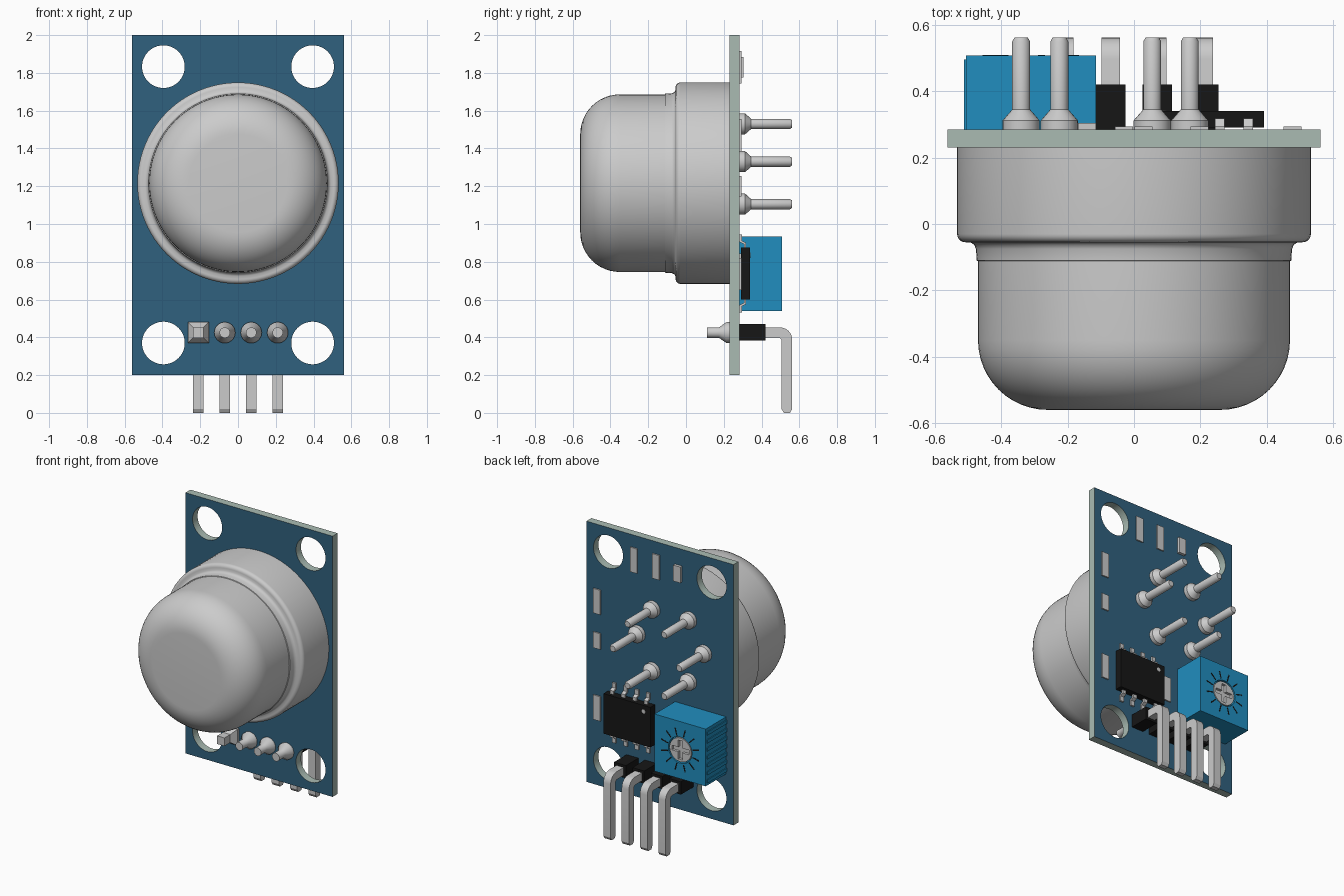
import bpy, bmesh
from math import pi, sin, cos, sqrt, radians
from mathutils import Vector

if "Cube" in bpy.data.objects:
    bpy.data.objects.remove(bpy.data.objects["Cube"])


def mat(name, rgb):
    m = bpy.data.materials.new(name)
    m.diffuse_color = (*rgb, 1)
    m.use_nodes = True
    m.node_tree.nodes["Principled BSDF"].inputs["Base Color"].default_value = m.diffuse_color
    return m


BLUE = mat("board_blue", (0.03, 0.12, 0.21))
EDGE = mat("board_edge", (0.40, 0.50, 0.45))
CYAN = mat("trimmer_blue", (0.015, 0.27, 0.52))
BLACK = mat("black_plastic", (0.008, 0.008, 0.008))


def finish(name, bm, material=None, smooth=None):
    bmesh.ops.remove_doubles(bm, verts=bm.verts, dist=1e-5)
    bmesh.ops.recalc_face_normals(bm, faces=bm.faces)
    me = bpy.data.meshes.new(name)
    bm.to_mesh(me)
    bm.free()
    ob = bpy.data.objects.new(name, me)
    bpy.context.collection.objects.link(ob)
    if material:
        me.materials.append(material)
    if smooth:
        bpy.ops.object.select_all(action='DESELECT')
        ob.select_set(True)
        bpy.context.view_layer.objects.active = ob
        bpy.ops.object.shade_smooth_by_angle(angle=radians(smooth))
    return ob


def box(name, x, y, z, material=None, spin=None):
    """Box from (min, max) ranges."""
    bm = bmesh.new()
    bmesh.ops.create_cube(bm, size=1)
    for v in bm.verts:
        v.co = Vector([r[0] + (c + .5) * (r[1] - r[0]) for c, r in zip(v.co, (x, y, z))])
    return finish(name, bm, material)


def lathe(name, profile, x, z, n=32, start=0.0, material=None, smooth=35):
    """Turn (radius, y) points around an axis along y."""
    bm = bmesh.new()
    rings = []
    for r, y in profile:
        rings.append([bm.verts.new((x + r * cos(start + 2 * pi * i / n), y,
                                    z + r * sin(start + 2 * pi * i / n))) for i in range(n)])
    for a, b in zip(rings, rings[1:]):
        for i in range(n):
            j = (i + 1) % n
            bm.faces.new((a[i], a[j], b[j], b[i]))
    bm.faces.new(rings[0])
    bm.faces.new(rings[-1])
    return finish(name, bm, material, smooth)


def arc(cr, cy, rad, a0, a1, n):
    return [(cr + rad * cos(radians(a0 + (a1 - a0) * i / n)),
             cy + rad * sin(radians(a0 + (a1 - a0) * i / n))) for i in range(n + 1)]


def extrude_x(name, pts, x0, x1, material=None, smooth=None):
    """Extrude a (y, z) outline from x0 to x1."""
    bm = bmesh.new()
    f = bm.faces.new([bm.verts.new((x0, y, z)) for y, z in pts])
    g = bmesh.ops.extrude_face_region(bm, geom=[f])
    vs = [v for v in g["geom"] if isinstance(v, bmesh.types.BMVert)]
    bmesh.ops.translate(bm, verts=vs, vec=(x1 - x0, 0, 0))
    return finish(name, bm, material, smooth)


def cut(target, cutters):
    bpy.context.view_layer.objects.active = target
    for c in cutters:
        c.hide_render = True
        m = target.modifiers.new("cut", 'BOOLEAN')
        m.operation, m.solver, m.object = 'DIFFERENCE', 'EXACT', c
        bpy.ops.object.modifier_apply(modifier=m.name)
        bpy.data.objects.remove(c)


# Circuit board with four corner holes, pale edges
board = box("circuit_board", (-.562, .562), (.23, .284), (.2, 2), BLUE)
cut(board, [lathe("hole_cutter", [(.113, .1), (.113, .4)], sx * .395, z, 48)
            for sx in (-1, 1) for z in (.37, 1.833)])
board.data.materials.clear()
board.data.materials.append(BLUE)
board.data.materials.append(EDGE)
for p in board.data.polygons:
    p.material_index = 0 if abs(p.normal.y) > .9 else 1

# Sensor can: wide base, stepped collar, rounded cap
can = [(.533, .23)] + arc(.508, -.03, .025, 0, -90, 6)
can += [(.492, -.056), (.482, -.062), (.476, -.075), (.474, -.11), (.470, -.112)]
can += arc(.26, -.35, .21, 0, -90, 12)
lathe("sensor_can", can, 0, 1.216, 96)

# Six sensor legs with solder cones on the back
for x, z in [(.055, 1.53), (-.225, 1.53), (.168, 1.33),
             (-.34, 1.33), (.055, 1.105), (-.225, 1.105)]:
    lathe("sensor_leg", [(.056, .284), (.056, .312), (.027, .345), (.027, .55), (.02, .562)],
          x, z, 24)

# Bent header pins, black spacers and front solder joints
Z, T = .425, .0275
for i in range(4):
    x = -.21 + .14 * i
    bend = [(.498 + .064 * sin(a), Z + T - .064 * (1 - cos(a)))
            for a in [pi / 2 * k / 6 for k in range(7)]]
    pin = [(.2, Z - T), (.2, Z + T)] + bend
    pin += [(.562, .02), (.55, 0), (.518, 0), (.506, .02), (.506, Z - T - .01), (.496, Z - T)]
    extrude_x("header_pin", pin, x - T, x + T, smooth=30)
    box("header_spacer", (x - .045, x + .045), (.284, .42), (.382, .47), BLACK)
    joint = [(.056, .23), (.056, .215), (.028, .175), (.028, .112)]
    if i == 0:
        lathe("square_solder_joint", [(r * sqrt(2), y) for r, y in joint], x, Z, 4, pi / 4, smooth=None)
    else:
        lathe("round_solder_joint", joint, x, Z, 24)

# Eight-legged chip
box("chip_body", (.035, .392), (.29, .34), (.6, .876), BLACK)
lathe("chip_dot", [(.014, .335), (.014, .342)], .085, .835, 16)
lead = [(.284, .945), (.296, .945), (.296, .912), (.318, .9), (.318, .86),
        (.306, .86), (.306, .893), (.284, .905)]
for i in range(4):
    x = .085 + .0865 * i
    for s in (1, -1):
        extrude_x("chip_lead", [(y, .738 + s * (z - .738)) for y, z in lead], x - .014, x + .014)

# Trimmer block with ribbed side
TX, TZ = -.311, .738
trimmer = box("trimmer_block", (-.506, -.115), (.284, .508), (.54, .935), CYAN)
cut(trimmer, [lathe("dial_cutter", [(.09, .48), (.09, .6)], TX, TZ, 32)])
for i in range(7):
    z = .57 + .055 * i
    box("trimmer_rib", (-.512, -.5), (.284, .495), (z - .012, z + .012), CYAN)

# Trimmer dial with cross slot and scale ticks
dial = lathe("trimmer_dial", [(.082, .47), (.082, .506)], TX, TZ, 32)
cut(dial, [box("slot_cutter", (TX - w, TX + w), (.488, .6), (TZ - h, TZ + h))
           for w, h in ((.016, .065), (.065, .016))])
for i in range(12):
    a = 2 * pi * i / 12 + pi / 12
    tick = box("dial_tick", (.098, .15), (.5, .5095), (-.004, .004), BLACK)
    tick.rotation_euler = (0, a, 0)
    tick.location = (TX, 0, TZ)

# Small flat surface parts on the back: x, z, height, thickness
for x, z, h, t in [(.197, 1.83, .17, .009), (.028, 1.83, .17, .009), (-.142, 1.83, .11, .02),
                   (.478, 1.47, .17, .009), (.478, 1.2, .11, .009), (.478, .735, .17, .009),
                   (-.03, .76, .17, .009)]:
    box("surface_part", (x - .027, x + .027), (.284, .284 + t), (z - h / 2, z + h / 2))
